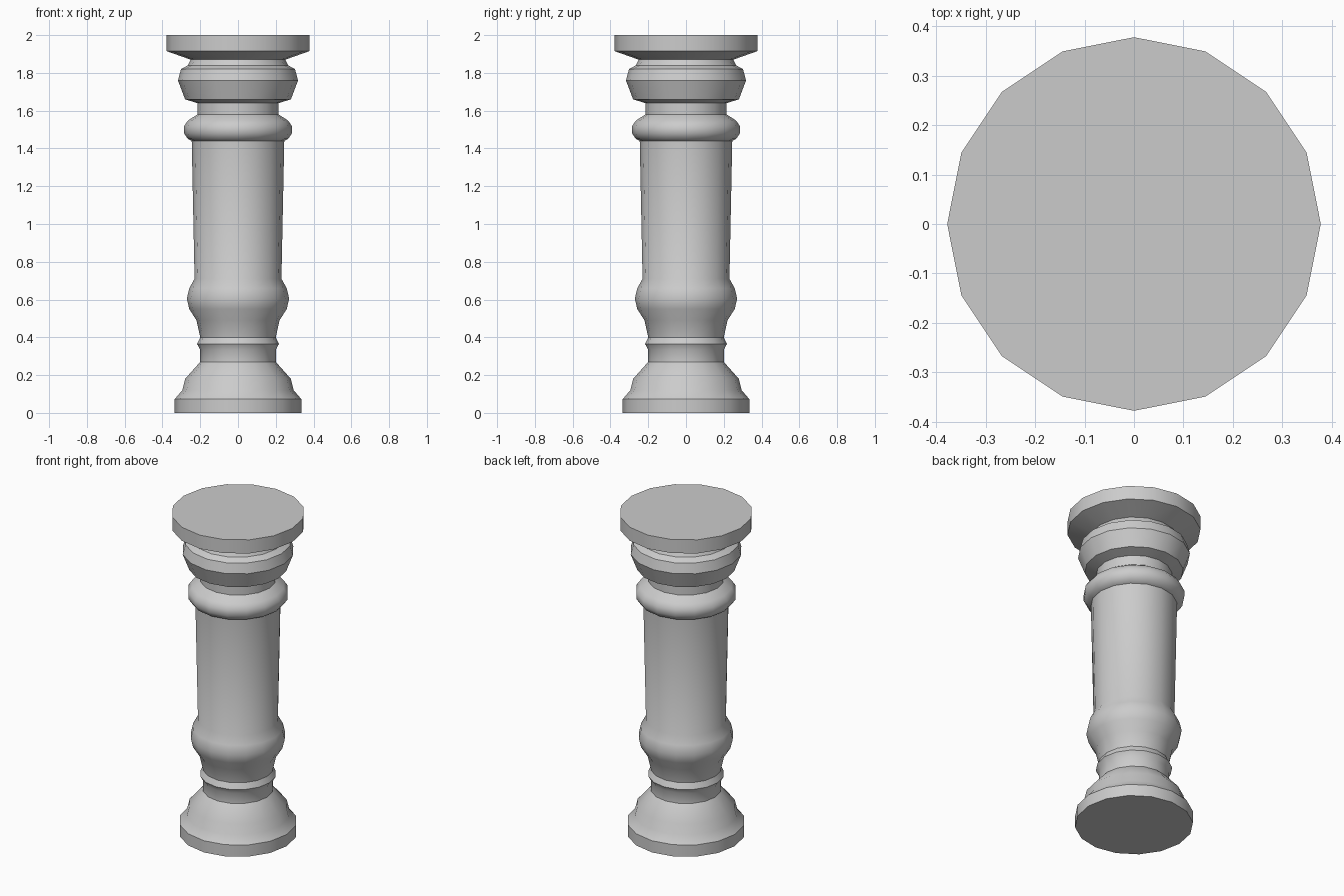
import bpy, bmesh, math

if "Cube" in bpy.data.objects:
    bpy.data.objects.remove(bpy.data.objects["Cube"])

SIDES = 16


def lathe(name, profile):
    """Spin an (r, z) profile, bottom to top, into a closed 16-sided solid."""
    bm = bmesh.new()
    rings = [[bm.verts.new((r * math.cos(a), r * math.sin(a), z))
              for a in (2 * math.pi * i / SIDES for i in range(SIDES))]
             for r, z in profile]
    for low, high in zip(rings, rings[1:]):
        for i in range(SIDES):
            j = (i + 1) % SIDES
            bm.faces.new((low[i], low[j], high[j], high[i]))
    bm.faces.new(rings[0][::-1])
    bm.faces.new(rings[-1])
    mesh = bpy.data.meshes.new(name)
    bm.to_mesh(mesh)
    bm.free()
    obj = bpy.data.objects.new(name, mesh)
    bpy.context.collection.objects.link(obj)
    bpy.context.view_layer.objects.active = obj
    obj.select_set(True)
    bpy.ops.object.shade_smooth_by_angle(angle=math.radians(35))
    obj.select_set(False)
    return obj


# Whole turned column: plinth, flared foot, ring, bulb, shaft, collar, capital, top slab
lathe("column", [
    (0.335, 0.0), (0.335, 0.073),                                # plinth
    (0.295, 0.12), (0.28, 0.18), (0.20, 0.27),                   # flared foot
    (0.20, 0.335), (0.217, 0.365), (0.20, 0.40),                 # small ring
    (0.22, 0.49), (0.258, 0.55), (0.271, 0.605), (0.258, 0.66),  # bulb
    (0.23, 0.71), (0.245, 1.44),                                 # shaft
    (0.265, 1.45), (0.286, 1.48), (0.286, 1.518), (0.265, 1.548),
    (0.215, 1.58), (0.215, 1.64),                                # collar and neck
    (0.28, 1.66), (0.318, 1.76), (0.302, 1.82),
    (0.265, 1.84), (0.25, 1.87),                                 # capital
    (0.378, 1.915), (0.378, 2.0),                                # top slab
])
